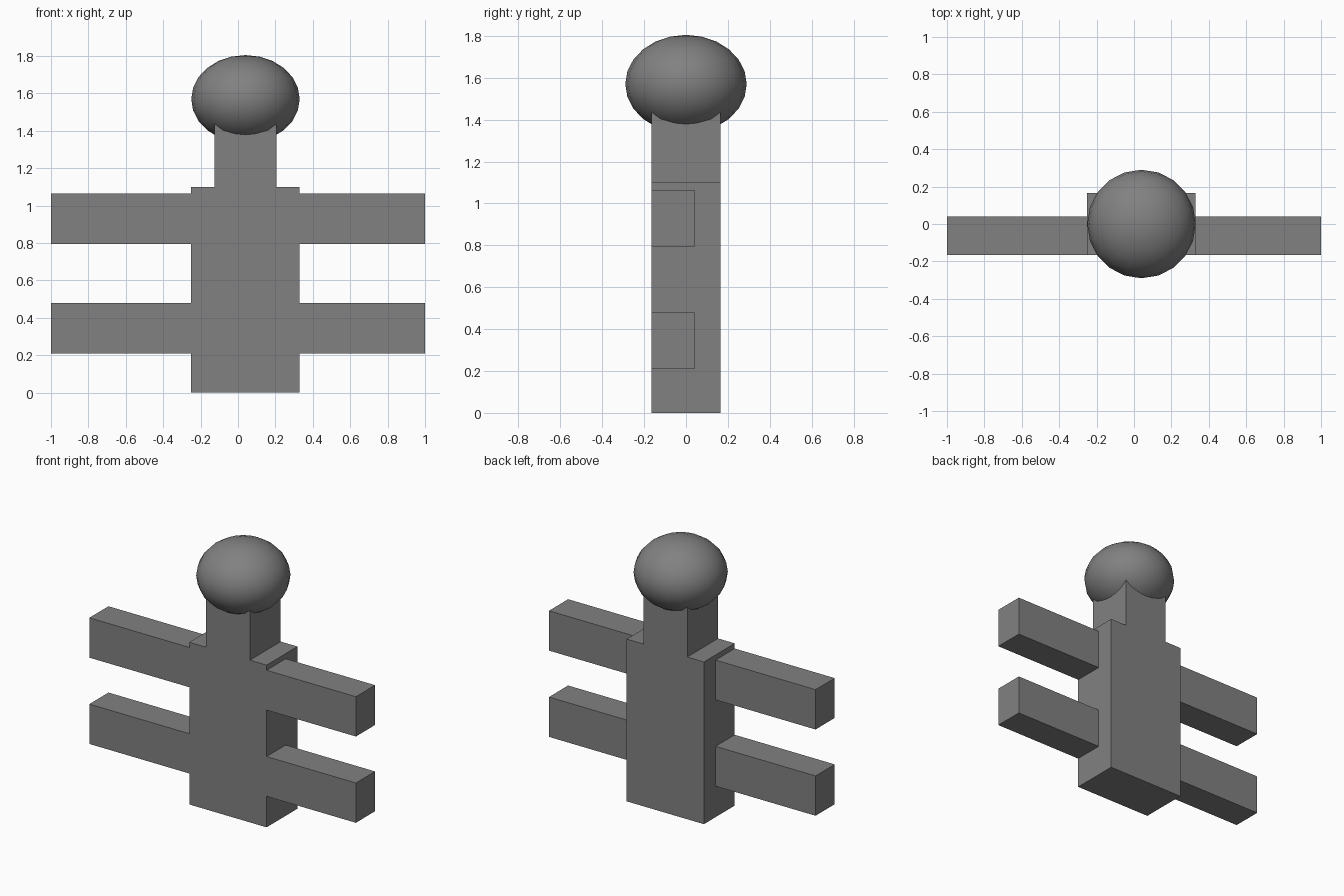
import bpy
import math

default = bpy.data.objects.get("Cube")
if default:
    bpy.data.objects.remove(default, do_unlink=True)

# One grey for everything
grey = bpy.data.materials.new("mid_grey")
grey.use_nodes = True
colour = (0.22, 0.22, 0.22, 1)
grey.diffuse_color = colour
grey.node_tree.nodes["Principled BSDF"].inputs["Base Color"].default_value = colour

CENTRE = 0.04      # the trunk sits slightly off the middle
HALF_BODY = 0.29
HALF_DEPTH = 0.165


def box(name, x, y, z):
    """Box spanning the given (min, max) pairs."""
    spans = (x, y, z)
    bpy.ops.mesh.primitive_cube_add(size=1, location=[(a + b) / 2 for a, b in spans])
    obj = bpy.context.object
    obj.name = name
    obj.scale = [b - a for a, b in spans]
    bpy.ops.object.transform_apply(location=False, rotation=False, scale=True)
    obj.data.materials.append(grey)
    return obj


depth = (-HALF_DEPTH, HALF_DEPTH)
left_side, right_side = CENTRE + HALF_BODY, CENTRE - HALF_BODY

# Body and neck
box("body", (right_side, left_side), depth, (0, 1.1))
box("neck", (CENTRE - HALF_DEPTH, CENTRE + HALF_DEPTH), depth, (1.1, 1.5))

# Arms and legs, flush with the front of the body
for limb, height in (("arm", (0.795, 1.065)), ("leg", (0.21, 0.48))):
    box("left_" + limb, (left_side, 1), (-HALF_DEPTH, 0.04), height)
    box("right_" + limb, (-1, right_side), (-HALF_DEPTH, 0.04), height)

# Flattened smooth head
bpy.ops.mesh.primitive_uv_sphere_add(segments=20, ring_count=12, radius=1,
                                     location=(CENTRE, 0, 1.57))
head = bpy.context.object
head.name = "head"
head.scale = (HALF_BODY, HALF_BODY, 0.235)
bpy.ops.object.transform_apply(location=False, rotation=False, scale=True)
head.data.materials.append(grey)
bpy.ops.object.shade_smooth_by_angle(angle=math.radians(40))
